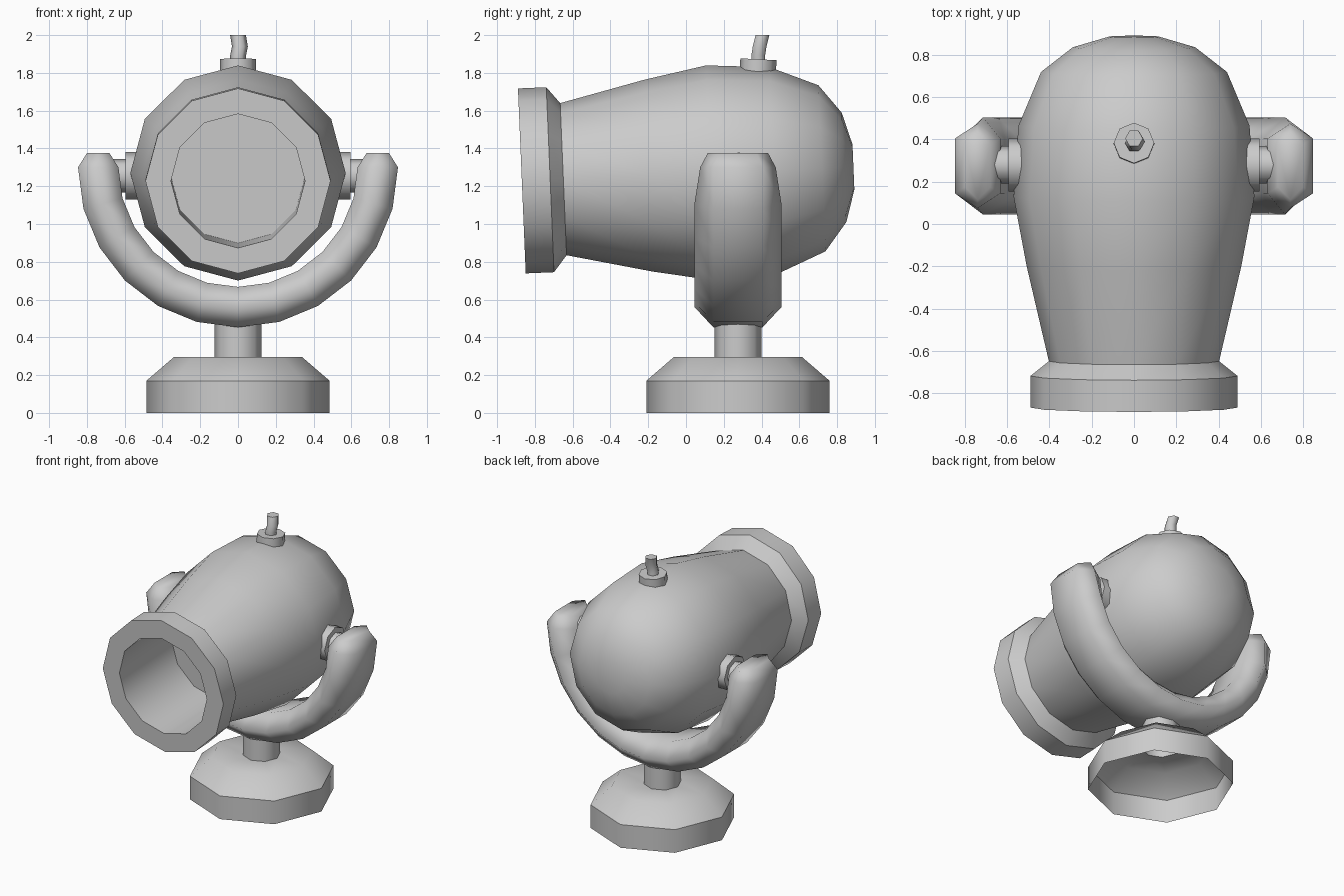
import bpy, bmesh
from math import sin, cos, pi, radians
from mathutils import Matrix, Vector

if "Cube" in bpy.data.objects:
    bpy.data.objects.remove(bpy.data.objects["Cube"])


def loft(name, rings, caps=(True, True), smooth=46):
    """Skin a list of equal-length vertex rings."""
    bm = bmesh.new()
    vr = [[bm.verts.new(p) for p in ring] for ring in rings]
    n = len(vr[0])
    for a, b in zip(vr, vr[1:]):
        for i in range(n):
            j = (i + 1) % n
            bm.faces.new((a[i], a[j], b[j], b[i]))
    for ring, cap in ((vr[0], caps[0]), (vr[-1], caps[1])):
        if cap:
            bm.faces.new(ring)
    bmesh.ops.recalc_face_normals(bm, faces=bm.faces)
    me = bpy.data.meshes.new(name)
    bm.to_mesh(me)
    bm.free()
    ob = bpy.data.objects.new(name, me)
    bpy.context.collection.objects.link(ob)
    bpy.ops.object.select_all(action='DESELECT')
    ob.select_set(True)
    bpy.context.view_layer.objects.active = ob
    bpy.ops.object.shade_smooth_by_angle(angle=radians(smooth))
    return ob


def lathe(name, profile, sides, matrix, caps=(True, True)):
    """Turn (radius, height) points about the local z axis."""
    rings = [[matrix @ Vector((r * cos(2 * pi * i / sides), r * sin(2 * pi * i / sides), h))
              for i in range(sides)] for r, h in profile]
    return loft(name, rings, caps)


YC = 0.275  # stand axis

# Lamp head: tilted barrel with front rim and deep bore
head_frame = (Matrix.Translation((0, 0.25, 1.275)) @ Matrix.Rotation(radians(2.4), 4, 'X')
              @ Matrix.Rotation(radians(-90), 4, 'X'))
lathe("lamp_head", [(0.355, -0.52), (0.355, -1.12), (0.49, -1.12), (0.49, -0.97),
                    (0.403, -0.90), (0.508, -0.45), (0.57, -0.12), (0.547, 0.215),
                    (0.44, 0.47), (0.29, 0.587), (0.12, 0.637)], 12, head_frame)

# Hollow base with post
lathe("base_and_post", [(0.485, 0), (0.485, 0.17), (0.34, 0.295), (0.125, 0.295), (0.125, 0.52)],
      8, Matrix.Translation((0, YC, 0)), caps=(False, False))


# U-shaped yoke: flattened hexagonal section swept round a half circle
def yoke_ring(x, z, ang, half_w, flat_w, half_t):
    section = [(half_w, 0), (flat_w, half_t), (-flat_w, half_t),
               (-half_w, 0), (-flat_w, -half_t), (flat_w, -half_t)]
    return [(x + t * sin(ang), YC + w, z - t * cos(ang)) for w, t in section]


R, ZC = 0.74, 1.30
rings = [yoke_ring(-R, 1.375, -pi / 2, 0.16, 0.10, 0.06)]
for k in range(-6, 7):
    a = radians(15 * k)
    w = 0.20 if abs(k) == 6 else 0.23
    rings.append(yoke_ring(R * sin(a), ZC - R * cos(a), a, w, 0.13, 0.107))
rings.append(yoke_ring(R, 1.375, pi / 2, 0.16, 0.10, 0.06))
loft("yoke", rings, smooth=88)

# Pivot knobs on both sides
for side, label in ((1, "right"), (-1, "left")):
    m = Matrix.Translation((0, 0.28, 1.255)) @ Matrix.Rotation(side * pi / 2, 4, 'Y')
    lathe("pivot_knob_" + label, [(0.125, 0.50), (0.125, 0.595), (0.088, 0.595), (0.088, 0.67)], 8, m)

# Cable collar on top
lathe("cable_collar", [(0.096, -0.04), (0.096, 0.03)], 8,
      Matrix.Translation((0, 0.382, 1.842)) @ Matrix.Rotation(radians(-3), 4, 'X'))

# Short bent cable stub
path = [(0, 0.385, 1.84), (0, 0.382, 1.89), (0.01, 0.39, 1.94), (0, 0.405, 2.0)]
loft("cable", [[(x + 0.042 * cos(i * pi / 3), y + 0.042 * sin(i * pi / 3), z) for i in range(6)]
               for x, y, z in path], smooth=65)
